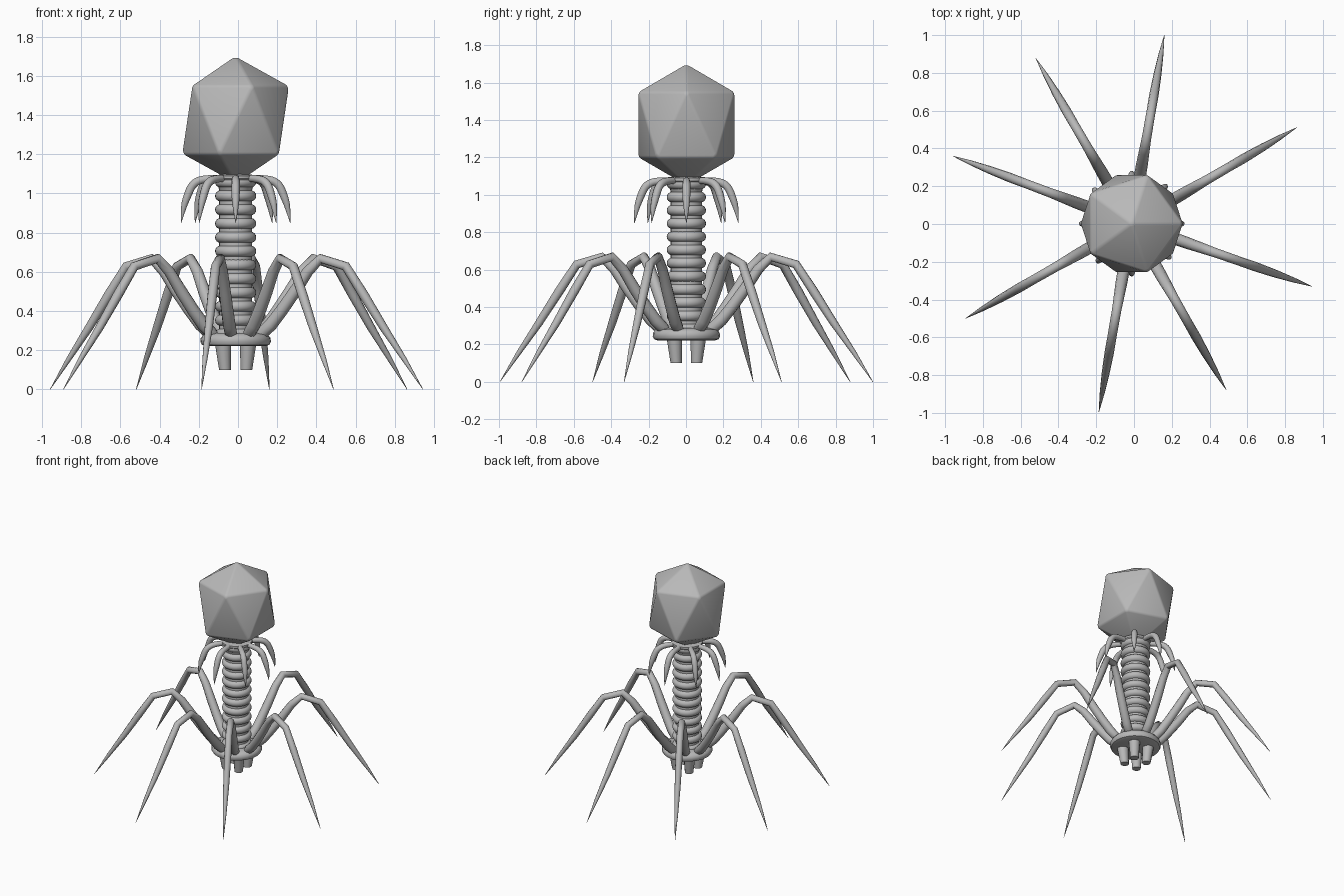
import bpy, bmesh, math
from mathutils import Vector

if "Cube" in bpy.data.objects:
    bpy.data.objects.remove(bpy.data.objects["Cube"])

AXIS = Vector((-0.012, 0.002, 0))

grey = bpy.data.materials.new("plain_grey")
grey.use_nodes = True
grey.diffuse_color = (0.48, 0.48, 0.48, 1)
grey.node_tree.nodes["Principled BSDF"].inputs["Base Color"].default_value = grey.diffuse_color


def finish(obj, angle=40):
    """Link, colour and smooth an object."""
    bpy.context.scene.collection.objects.link(obj)
    obj.data.materials.append(grey)
    bpy.ops.object.select_all(action='DESELECT')
    obj.select_set(True)
    bpy.context.view_layer.objects.active = obj
    if obj.type == 'CURVE':
        bpy.ops.object.convert(target='MESH')
    bpy.ops.object.shade_smooth_by_angle(angle=math.radians(angle))


def from_bmesh(name, bm, location=AXIS, angle=40):
    bmesh.ops.recalc_face_normals(bm, faces=bm.faces)
    mesh = bpy.data.meshes.new(name)
    bm.to_mesh(mesh)
    bm.free()
    obj = bpy.data.objects.new(name, mesh)
    obj.location = location
    finish(obj, angle)


def lathe(name, profile, sides, angle=40):
    """Revolve (radius, height) pairs round the body axis, with closed ends."""
    bm = bmesh.new()
    rings = []
    for r, z in profile:
        rings.append([bm.verts.new((r * math.cos(math.tau * i / sides),
                                    r * math.sin(math.tau * i / sides), z))
                      for i in range(sides)])
    for low, high in zip(rings, rings[1:]):
        for i in range(sides):
            j = (i + 1) % sides
            bm.faces.new((low[i], low[j], high[j], high[i]))
    bm.faces.new(rings[0])
    bm.faces.new(rings[-1])
    from_bmesh(name, bm, angle=angle)


def limb(name, path, degrees, kind='POLY'):
    """Tapered tube along (radius, height, thickness) points, aimed outwards."""
    curve = bpy.data.curves.new(name, 'CURVE')
    curve.dimensions = '3D'
    curve.bevel_depth = 1.0
    curve.bevel_resolution = 3
    curve.resolution_u = 5
    curve.use_fill_caps = True
    spline = curve.splines.new(kind)
    spline.points.add(len(path) - 1)
    if kind == 'NURBS':
        spline.order_u = 3
        spline.use_endpoint_u = True
    for point, (r, z, thick) in zip(spline.points, path):
        point.co = (r, 0, z, 1)
        point.radius = thick
    obj = bpy.data.objects.new(name, curve)
    obj.location = AXIS
    obj.rotation_euler.z = math.radians(degrees)
    finish(obj, 50)


# Head: stretched twenty-sided shell with softened edges
bm = bmesh.new()
top = bm.verts.new((0, 0, 1.7))
bottom = bm.verts.new((0, 0, 1.05))
upper, lower = [], []
for i in range(5):
    a = math.tau * i / 5
    b = a + math.pi / 5
    upper.append(bm.verts.new((0.272 * math.cos(a), 0.272 * math.sin(a), 1.549)))
    lower.append(bm.verts.new((0.272 * math.cos(b), 0.272 * math.sin(b), 1.2)))
for i in range(5):
    j = (i + 1) % 5
    bm.faces.new((top, upper[i], upper[j]))
    bm.faces.new((upper[i], lower[i], upper[j]))
    bm.faces.new((upper[j], lower[i], lower[j]))
    bm.faces.new((bottom, lower[j], lower[i]))
bmesh.ops.bevel(bm, geom=bm.edges[:], offset=0.011, segments=3, profile=0.5, affect='EDGES')
from_bmesh("head_shell", bm, angle=30)

# Neck joining the head to the tail
lathe("neck_collar", [(0.08, 1.0), (0.095, 1.06), (0.11, 1.075), (0.11, 1.09), (0.06, 1.1)], 24)

# Tail: core and stacked rounded rings
RINGS, STEP = 12, 0.0705
lathe("tail_core", [(0.084, 0.25), (0.084, 1.06)], 24)
for n in range(RINGS):
    z = 1.058 - n * STEP
    profile = [(0.077 + 0.028 * math.cos(t), z + 0.028 * math.sin(t))
               for t in (math.pi * (k / 8 - 0.5) for k in range(9))]
    lathe(f"tail_ring_{n + 1}", profile, 32, angle=60)

# Whiskers hanging from the collar, the diagonal ones turned slightly
whisker = [(0.03, 1.077, 0.016), (0.13, 1.079, 0.019), (0.215, 1.06, 0.022),
           (0.25, 0.98, 0.021), (0.268, 0.92, 0.014), (0.278, 0.85, 0.001)]
for n in range(8):
    limb(f"whisker_{n + 1}", whisker, n * 45 + 3 * (n % 2), 'NURBS')

# Rounded base plate
plate = [(0.155, 0.222), (0.172, 0.228), (0.18, 0.243), (0.178, 0.262), (0.165, 0.279), (0.13, 0.288)]
lathe("base_plate", plate, 24)

# Pins under the plate, splayed towards the top
for n in range(4):
    bm = bmesh.new()
    bmesh.ops.create_cone(bm, cap_ends=True, segments=12, radius1=0.03, radius2=0.043, depth=0.15)
    a = math.pi / 4 + n * math.pi / 2
    outward = Vector((math.cos(a), math.sin(a), 0))
    for v in bm.verts:
        if v.co.z > 0:
            v.co += outward * 0.015
    from_bmesh(f"base_pin_{n + 1}", bm, AXIS + outward * 0.077 + Vector((0, 0, 0.175)))

# Legs: bowed up to a knee, then running down to a point
leg = [(0.125, 0.278, 0.026), (0.14, 0.285, 0.032), (0.19, 0.33, 0.033), (0.25, 0.405, 0.032),
       (0.32, 0.5, 0.031), (0.39, 0.602, 0.028), (0.46, 0.668, 0.025), (0.595, 0.628, 0.024),
       (0.69, 0.485, 0.025), (0.80, 0.315, 0.021), (0.91, 0.155, 0.013), (1.012, 0.0, 0.001)]
for n, degrees in enumerate((30.2, 80.2, 120.1, 159.3, 209.7, 260.1, 299.6, 340.8)):
    limb(f"leg_{n + 1}", leg, degrees)
